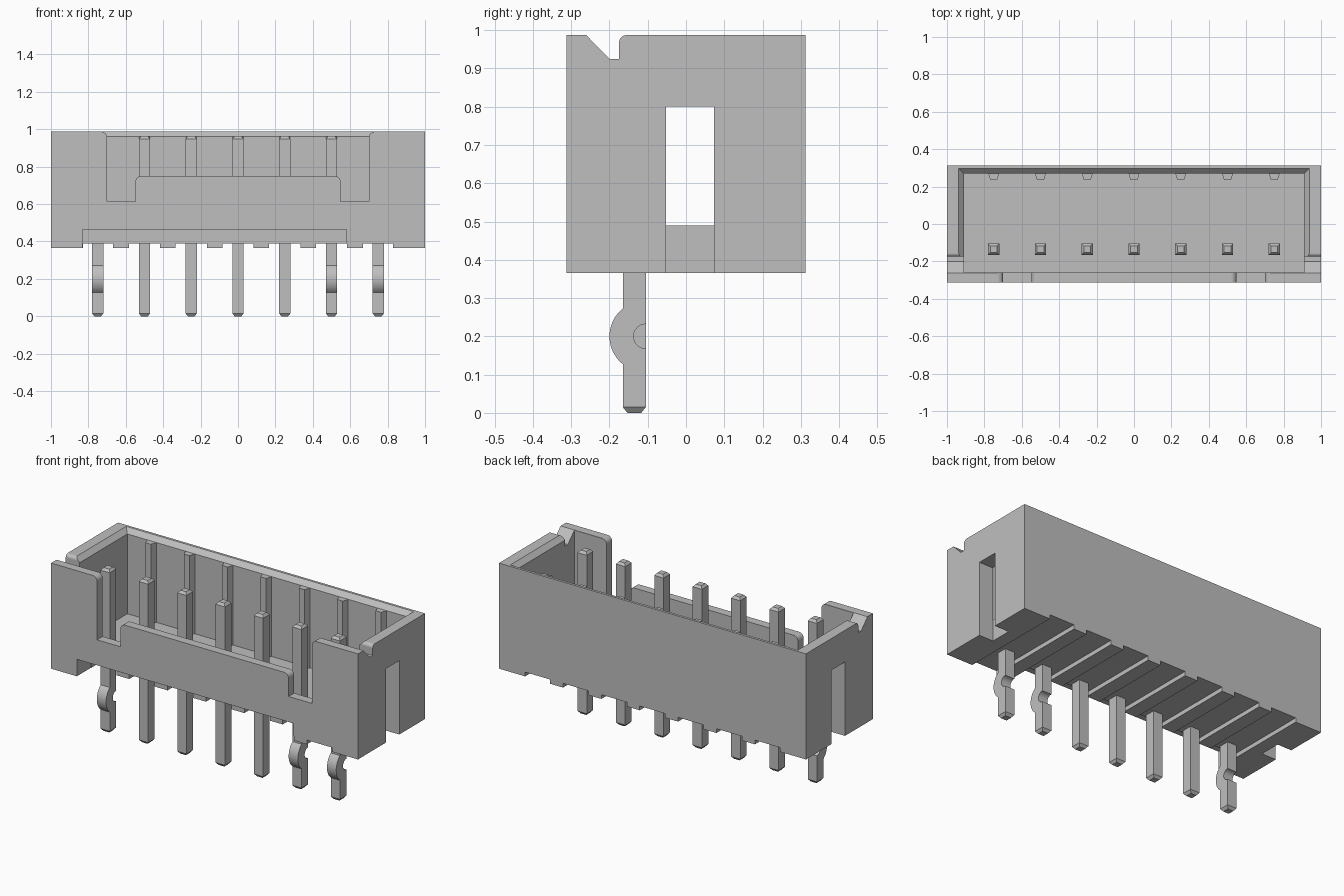
import bpy, bmesh
from math import sin, cos, radians

if "Cube" in bpy.data.objects:
    bpy.data.objects.remove(bpy.data.objects["Cube"], do_unlink=True)

grey = bpy.data.materials.new("light_grey")
grey.use_nodes = True
grey.diffuse_color = (0.52, 0.52, 0.52, 1)
grey.node_tree.nodes["Principled BSDF"].inputs["Base Color"].default_value = grey.diffuse_color


def arc(cu, cv, r, start, end, n=12):
    angles = [radians(start + (end - start) * i / n) for i in range(n + 1)]
    return [(cu + r * cos(a), cv + r * sin(a)) for a in angles]


def add_prism(bm, profile, axis, lo, hi):
    """Extrude a 2D profile along an axis, from lo to hi."""
    place = {"x": lambda u, v, t: (t, u, v),
             "y": lambda u, v, t: (u, t, v),
             "z": lambda u, v, t: (u, v, t)}[axis]
    a, b = [[bm.verts.new(place(u, v, t)) for u, v in profile] for t in (lo, hi)]
    bm.faces.new(a)
    bm.faces.new(b[::-1])
    n = len(a)
    for i in range(n):
        j = (i + 1) % n
        bm.faces.new((a[i], b[i], b[j], a[j]))


def add_stack(bm, rings):
    """Convex solid through rectangles (x0, x1, y0, y1, z)."""
    verts = [bm.verts.new((x, y, z)) for x0, x1, y0, y1, z in rings
             for x in (x0, x1) for y in (y0, y1)]
    bmesh.ops.convex_hull(bm, input=verts)
    bmesh.ops.dissolve_limit(bm, angle_limit=0.01, verts=bm.verts, edges=bm.edges)


def finish(name, bm):
    bmesh.ops.recalc_face_normals(bm, faces=bm.faces)
    mesh = bpy.data.meshes.new(name)
    bm.to_mesh(mesh)
    bm.free()
    mesh.materials.append(grey)
    obj = bpy.data.objects.new(name, mesh)
    bpy.context.collection.objects.link(obj)
    return obj


def prism(name, profile, axis, lo, hi):
    bm = bmesh.new()
    add_prism(bm, profile, axis, lo, hi)
    return finish(name, bm)


def stack(name, rings):
    bm = bmesh.new()
    add_stack(bm, rings)
    return finish(name, bm)


def box(name, x0, x1, y0, y1, z0, z1):
    return stack(name, [(x0, x1, y0, y1, z0), (x0, x1, y0, y1, z1)])


pin_xs = [-0.75 + 0.25 * i for i in range(7)]
FLOOR, BASE, RAISED, TOP = 0.49, 0.365, 0.39, 0.987

# Housing block, with shallow channels along the underside at each pin
outline = [(-1, TOP), (-1, BASE)]
for x in pin_xs:
    left = x - (0.08 if x == pin_xs[0] else 0.083)
    right = x + (0.08 if x == pin_xs[-1] else 0.083)
    outline += [(left, BASE), (left, RAISED), (right, RAISED), (right, BASE)]
outline += [(1, BASE), (1, TOP)]
housing = prism("housing", outline, "y", -0.312, 0.312)

# Cavity and its chamfered rim
cutters = [box("cavity_cutter", -0.91, 0.91, -0.26, 0.27, FLOOR, 1.1)]
cutters.append(stack("rim_cutter", [(-0.885, 0.885, -0.18, 0.245, 0.935),
                                    (-0.96, 0.96, -0.18, 0.32, 1.01)]))

# Stepped front opening with rounded corners
half = ([(0.73, 1.1)] + arc(0.73, 0.957, 0.03, 90, 180)
        + [(0.70, 0.615), (0.548, 0.615)] + arc(0.518, 0.72, 0.03, 0, 90))
opening = half + [(-x, z) for x, z in reversed(half)]
cutters.append(prism("opening_cutter", opening, "y", -0.4, -0.24))

# Notches on top of the side walls
notch = ([(-0.30, TOP + 0.04), (-0.20, 0.925), (-0.175, 0.925)]
         + arc(-0.155, TOP - 0.02, 0.02, 180, 90) + [(-0.155, TOP + 0.04)])
cutters.append(prism("notch_cutter", notch, "x", -1.1, 1.1))

# Side slots and the relief under the front wall
cutters.append(box("right_slot_cutter", -1.1, -0.908, -0.052, 0.073, 0.2, 0.80))
cutters.append(box("left_slot_cutter", 0.908, 1.1, -0.052, 0.073, 0.2, 0.80))
cutters.append(box("relief_cutter", -0.832, 0.581, -0.4, -0.18, 0.2, 0.465))

for cutter in cutters:
    mod = housing.modifiers.new(cutter.name, "BOOLEAN")
    mod.operation = "DIFFERENCE"
    mod.solver = "EXACT"
    mod.object = cutter
bpy.context.view_layer.update()
evaluated = housing.evaluated_get(bpy.context.evaluated_depsgraph_get())
carved = bpy.data.meshes.new_from_object(evaluated)
housing.modifiers.clear()
housing.data = carved
for cutter in cutters:
    bpy.data.objects.remove(cutter, do_unlink=True)

# Tapered ribs on the inside of the back wall
for i, x in enumerate(pin_xs):
    rib = [(x - 0.03, 0.272), (x - 0.018, 0.235), (x + 0.018, 0.235), (x + 0.03, 0.272)]
    prism(f"back_rib_{i + 1}", rib, "z", FLOOR - 0.01, 0.96)

# Pins with tapered ends; three of them have a kinked lower leg
PIN_Y, W, TIP = -0.135, 0.03, 0.018
kink = ([(PIN_Y - W, 0.1)] + arc(-0.107, 0.2, 0.093, 231.4, 128.6, 20)
        + [(PIN_Y - W, 0.3), (PIN_Y + W, 0.3)]
        + arc(PIN_Y + W, 0.2, 0.032, 90, 270, 16) + [(PIN_Y + W, 0.1)])


def ring(x, r, z):
    return (x - r, x + r, PIN_Y - r, PIN_Y + r, z)


for i, x in enumerate(pin_xs):
    lower = [ring(x, TIP, 0), ring(x, W, 0.015)]
    upper = [ring(x, W, 0.948), ring(x, TIP, 0.962)]
    bm = bmesh.new()
    if i in (0, 5, 6):
        add_stack(bm, lower + [ring(x, W, 0.1)])
        add_stack(bm, [ring(x, W, 0.3)] + upper)
        add_prism(bm, kink, "x", x - W, x + W)
    else:
        add_stack(bm, lower + upper)
    finish(f"pin_{i + 1}", bm)
